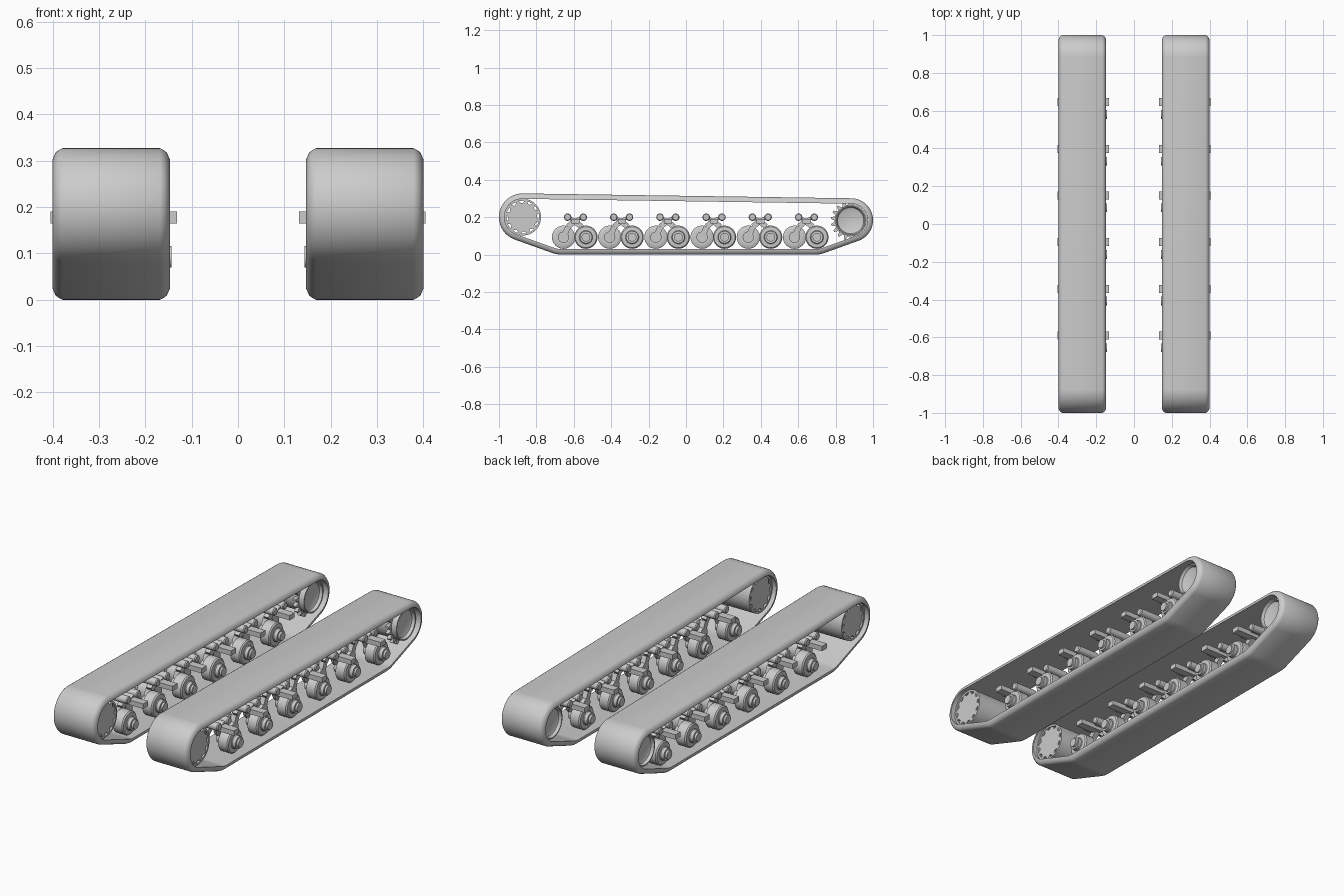
import bpy
import bmesh
from math import sin, cos, pi, atan2, hypot
from mathutils import Matrix, Vector

cube = bpy.data.objects.get("Cube")
if cube:
    bpy.data.objects.remove(cube)

grey = bpy.data.materials.new("plain grey")
grey.use_nodes = True
grey.diffuse_color = (0.6, 0.6, 0.6, 1)
grey.node_tree.nodes["Principled BSDF"].inputs["Base Color"].default_value = (0.6, 0.6, 0.6, 1)

MID = 0.268          # bogie centre across the track
PIN = -0.595         # first bogie along the track
STEP, COUNT = 0.247, 6


def finish(bm, name, repeat=False):
    """Turn a bmesh into an object, repeated along y and mirrored over x."""
    bmesh.ops.recalc_face_normals(bm, faces=bm.faces)
    mesh = bpy.data.meshes.new(name)
    bm.to_mesh(mesh)
    bm.free()
    mesh.materials.append(grey)
    ob = bpy.data.objects.new(name, mesh)
    bpy.context.collection.objects.link(ob)
    bpy.ops.object.select_all(action='DESELECT')
    ob.select_set(True)
    bpy.context.view_layer.objects.active = ob
    bpy.ops.object.shade_smooth_by_angle(angle=0.6)
    if repeat:
        arr = ob.modifiers.new("row", 'ARRAY')
        arr.count = COUNT
        arr.use_relative_offset = False
        arr.use_constant_offset = True
        arr.constant_offset_displace = (0, STEP, 0)
    ob.modifiers.new("other_side", 'MIRROR')
    return ob


def skin(bm, loops, closed=False):
    """Join matching closed loops of points with quads."""
    rings = [[bm.verts.new(p) for p in loop] for loop in loops]
    pairs = list(zip(rings, rings[1:]))
    if closed:
        pairs.append((rings[-1], rings[0]))
    for a, b in pairs:
        for i in range(len(a)):
            j = (i + 1) % len(a)
            bm.faces.new((a[i], a[j], b[j], b[i]))
    if not closed:
        bm.faces.new(rings[0])
        bm.faces.new(rings[-1])


def circle(x, r, y, z, n=32):
    return [(x, y + r * cos(2 * pi * i / n), z + r * sin(2 * pi * i / n)) for i in range(n)]


def turned(bm, profile, y, z, closed=False, n=32):
    """Solid turned about an axle along x, from (x, radius) points."""
    skin(bm, [circle(x, r, y, z, n) for x, r in profile], closed)


def gear(bm, x0, x1, tip, root, teeth, y, z):
    radii = (root, root, tip, tip)
    n = teeth * 4
    outline = [(y + radii[i % 4] * cos(2 * pi * i / n),
                z + radii[i % 4] * sin(2 * pi * i / n)) for i in range(n)]
    skin(bm, [[(x, a, b) for a, b in outline] for x in (x0, x1)])


def bar(bm, a, b, width, x0, x1):
    """Straight bar between two (y, z) points."""
    dy, dz = b[0] - a[0], b[1] - a[1]
    place = (Matrix.Translation(((x0 + x1) / 2, (a[0] + b[0]) / 2, (a[1] + b[1]) / 2))
             @ Matrix.Rotation(atan2(dz, dy), 4, 'X')
             @ Matrix.Diagonal((x1 - x0, hypot(dy, dz), width, 1)))
    bmesh.ops.create_cube(bm, size=1, matrix=place)


# Track belt: a band stretched round four circles (y, z, radius)
guides = [(-0.873, 0.2, 0.127), (0.883, 0.184, 0.117), (-0.665, 0.15, 0.15), (0.69, 0.15, 0.15)]


def belt_loop(x, inset, n=128):
    points = []
    for i in range(n):
        a = 2 * pi * (i + 0.5) / n
        c, s = cos(a), sin(a)
        y, z, r = max(guides, key=lambda g: g[0] * c + g[1] * s + g[2])
        points.append((x, y + (r - inset) * c, z + (r - inset) * s))
    return points


section = [(0.147, 0.029), (0.147, 0.024), (0.153, 0.01), (0.16, 0.004), (0.168, 0),
           (0.379, 0), (0.387, 0.004), (0.394, 0.01), (0.4, 0.024), (0.4, 0.029)]
bm = bmesh.new()
skin(bm, [belt_loop(x, t) for x, t in section], closed=True)
finish(bm, "track_belts")

# Front idler: open rim round a toothed wheel
y, z = -0.873, 0.2
bm = bmesh.new()
turned(bm, [(0.17, 0.088), (0.17, 0.098), (0.375, 0.098), (0.375, 0.088)], y, z, True, 48)
finish(bm, "idler_rims")
bm = bmesh.new()
for x in (0.172, 0.353):
    gear(bm, x, x + 0.02, 0.09, 0.076, 12, y, z)
turned(bm, [(0.18, 0.06), (0.365, 0.06)], y, z)
finish(bm, "idler_wheels")

# Rear drive sprocket: drum with two toothed rings
y, z = 0.88, 0.182
bm = bmesh.new()
turned(bm, [(0.19, 0.06), (0.185, 0.07), (0.17, 0.076), (0.17, 0.082),
            (0.376, 0.082), (0.376, 0.076), (0.361, 0.07), (0.356, 0.06)], y, z, n=48)
finish(bm, "sprocket_drums")
bm = bmesh.new()
for x in (0.2, 0.326):
    gear(bm, x, x + 0.02, 0.106, 0.086, 18, y, z)
finish(bm, "sprocket_teeth")

# Road wheels: one on the outer side, its partner turned round on the inner side
wheel = [(0.295, 0.034), (0.295, 0.052), (0.301, 0.062), (0.352, 0.062), (0.358, 0.056),
         (0.36, 0.036), (0.364, 0.033), (0.382, 0.033), (0.382, 0.023), (0.393, 0.023)]
bm = bmesh.new()
for side in (1, -1):
    turned(bm, [(MID + side * (x - MID), r) for x, r in wheel], PIN + side * 0.06, 0.093)
finish(bm, "road_wheels", True)

# Suspension: pivot beam across the track
bm = bmesh.new()
bar(bm, (PIN - 0.016, 0.178), (PIN + 0.026, 0.178), 0.026, 0.132, 0.404)
finish(bm, "pivot_beams", True)

# Suspension arms from the beam to each wheel axle
bm = bmesh.new()
for side in (1, -1):
    axle = (PIN + side * 0.06, 0.093)
    knee = (PIN + side * 0.035, 0.15)
    x0, x1 = sorted((MID, MID + side * 0.03))
    bar(bm, (PIN, 0.178), knee, 0.03, x0, x1)
    bar(bm, knee, axle, 0.03, x0, x1)
    turned(bm, [(x0, 0.03), (x1, 0.03)], *axle, n=20)
finish(bm, "suspension_arms", True)

# Rounded buffers on top of each bogie, with their short neck
bm = bmesh.new()
for side in (1, -1):
    turned(bm, [(0.2, 0.016), (0.205, 0.02), (0.33, 0.02), (0.335, 0.016)],
           PIN + 0.004 + side * 0.042, 0.2, n=20)
    bar(bm, (PIN, 0.182), (PIN + side * 0.042, 0.2), 0.018, 0.215, 0.32)
finish(bm, "buffers", True)
